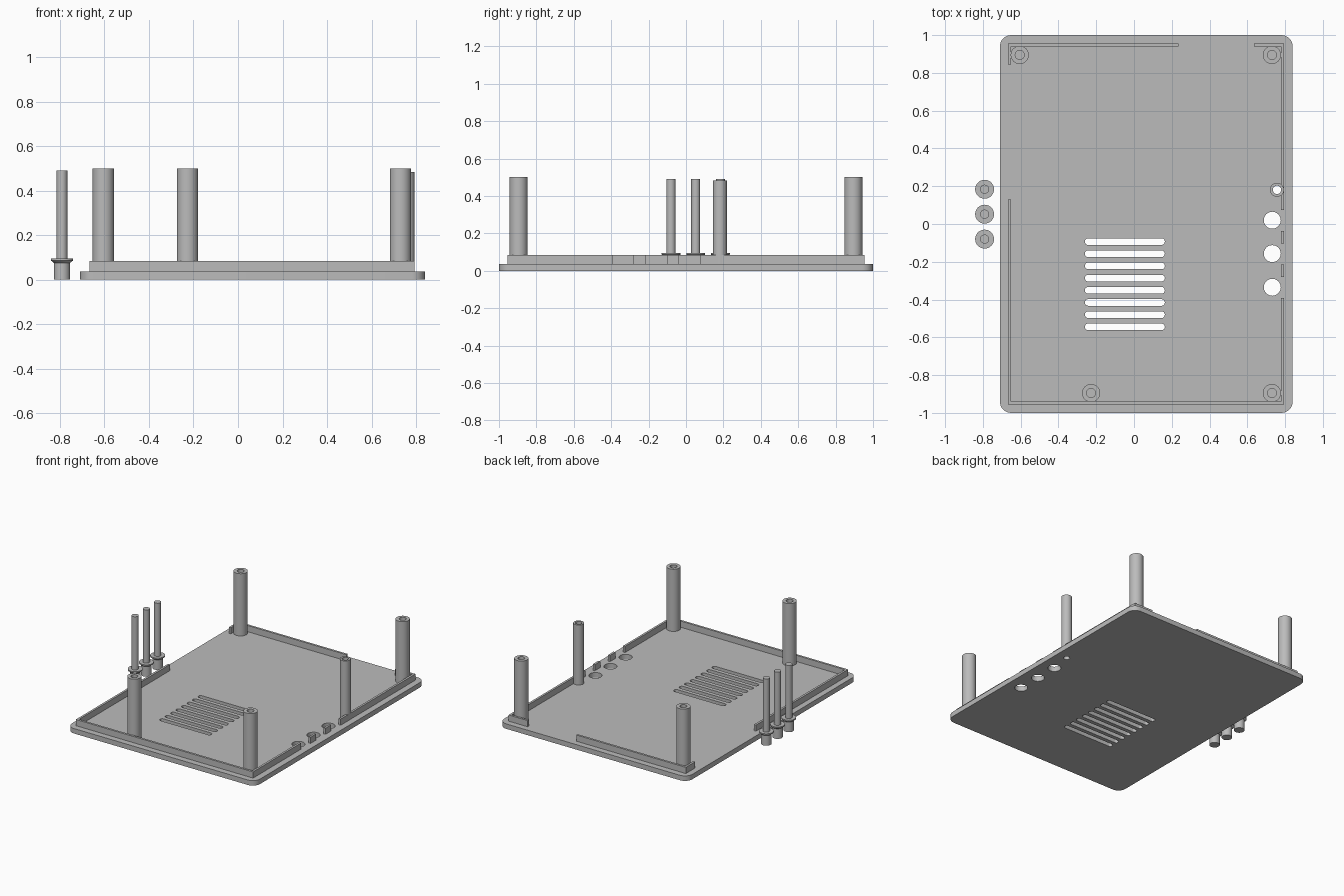
import bpy, bmesh, math

if "Cube" in bpy.data.objects:
    bpy.data.objects.remove(bpy.data.objects["Cube"])

grey = bpy.data.materials.new("plain grey")
grey.diffuse_color = (0.5, 0.5, 0.5, 1)
grey.use_nodes = True
grey.node_tree.nodes["Principled BSDF"].inputs["Base Color"].default_value = grey.diffuse_color

FLOOR, RIM = 0.037, 0.083          # top of plate, top of rim
X0, X1, Y = -0.667, 0.793, 0.955   # outer rim limits
T = 0.016                          # rim wall thickness


def finish(name, mesh):
    bm = bmesh.new()
    bm.from_mesh(mesh)
    bmesh.ops.remove_doubles(bm, verts=bm.verts, dist=1e-5)
    bmesh.ops.recalc_face_normals(bm, faces=bm.faces)
    bm.to_mesh(mesh)
    bm.free()
    mesh.materials.clear()
    mesh.materials.append(grey)
    ob = bpy.data.objects.new(name, mesh)
    bpy.context.collection.objects.link(ob)
    bpy.ops.object.select_all(action='DESELECT')
    ob.select_set(True)
    bpy.context.view_layer.objects.active = ob
    bpy.ops.object.shade_smooth_by_angle(angle=math.radians(30))
    return ob


def extrude(name, outlines, z0, z1):
    """Fill closed outlines (inner ones become holes) and extrude z0..z1."""
    cu = bpy.data.curves.new(name, 'CURVE')
    cu.dimensions, cu.fill_mode = '2D', 'BOTH'
    cu.extrude = (z1 - z0) / 2
    for pts in outlines:
        sp = cu.splines.new('POLY')
        sp.points.add(len(pts) - 1)
        for p, (x, y) in zip(sp.points, pts):
            p.co = (x, y, 0, 1)
        sp.use_cyclic_u = True
    tmp = bpy.data.objects.new(name + "_outline", cu)
    bpy.context.collection.objects.link(tmp)
    dg = bpy.context.evaluated_depsgraph_get()
    mesh = bpy.data.meshes.new_from_object(tmp.evaluated_get(dg))
    bpy.data.objects.remove(tmp)
    for v in mesh.vertices:
        v.co.z += (z0 + z1) / 2
    return finish(name, mesh)


def round_rect(x0, x1, y0, y1, r, n=8):
    pts = []
    for i, (cx, cy) in enumerate([(x1 - r, y1 - r), (x0 + r, y1 - r),
                                  (x0 + r, y0 + r), (x1 - r, y0 + r)]):
        for k in range(n + 1):
            a = math.pi / 2 * (i + k / n)
            pts.append((cx + r * math.cos(a), cy + r * math.sin(a)))
    return pts


def circle(cx, cy, r, n=32):
    return [(cx + r * math.cos(2 * math.pi * k / n),
             cy + r * math.sin(2 * math.pi * k / n)) for k in range(n)]


def lathe(name, profile, x, y, n=32):
    """Spin an (r, z) profile that starts and ends on the axis."""
    bm = bmesh.new()
    vs = [bm.verts.new((x + r, y, z)) for r, z in profile]
    es = [bm.edges.new(p) for p in zip(vs, vs[1:])]
    bmesh.ops.spin(bm, geom=vs + es, cent=(x, y, 0), axis=(0, 0, 1),
                   angle=2 * math.pi, steps=n)
    bmesh.ops.remove_doubles(bm, verts=bm.verts, dist=1e-5)
    mesh = bpy.data.meshes.new(name)
    bm.to_mesh(mesh)
    bm.free()
    return finish(name, mesh)


# Base plate with vent slots, button holes and a light hole
TUBE = (0.757, 0.181)
outlines = [round_rect(-0.71, 0.84, -1, 1, 0.06)]
for i in range(8):
    y = -0.093 - i * 0.0645
    outlines.append(round_rect(-0.26, 0.163, y - 0.0175, y + 0.0175, 0.0165, 5))
for y in (0.02, -0.157, -0.335):
    outlines.append(circle(0.732, y, 0.045))
outlines.append(circle(*TUBE, 0.022))
extrude("base_plate", outlines, 0, FLOOR)

# Rim walls, broken by gaps
xi0, xi1, yi = X0 + T, X1 - T, Y - T
extrude("rim_back_left", [[(X0, Y), (X0, 0.845), (xi0, 0.845), (xi0, yi),
                           (0.235, yi), (0.235, Y)]], FLOOR, RIM)
extrude("rim_back_right", [[(0.635, Y), (0.635, yi), (xi1, yi), (xi1, 0.075),
                            (X1, 0.075), (X1, Y)]], FLOOR, RIM)
extrude("rim_front", [[(X0, 0.13), (X0, -Y), (X1, -Y), (X1, -0.392),
                       (xi1, -0.392), (xi1, -yi), (xi0, -yi), (xi0, 0.13)]],
        FLOOR, RIM)
for i, (a, b) in enumerate([(-0.102, -0.037), (-0.28, -0.215)]):
    extrude(f"rim_tab_{i + 1}", [[(xi1, a), (X1, a), (X1, b), (xi1, b)]],
            FLOOR, RIM)

# Screw posts with blind holes
for i, (x, y) in enumerate([(-0.605, 0.895), (0.73, 0.895),
                            (-0.227, -0.895), (0.73, -0.895)]):
    lathe(f"screw_post_{i + 1}", [(0, FLOOR), (0.048, FLOOR), (0.048, 0.5),
                                  (0.024, 0.5), (0.024, 0.045), (0, 0.045)], x, y)

# Open light tube
extrude("light_tube", [circle(*TUBE, 0.037), circle(*TUBE, 0.022)], FLOOR, 0.483)

# Loose button pins with flared collars
for i, y in enumerate((0.184, 0.052, -0.08)):
    lathe(f"button_pin_{i + 1}", [(0, 0), (0.036, 0), (0.036, 0.075), (0.05, 0.086),
                                  (0.05, 0.095), (0.024, 0.095), (0.024, 0.491),
                                  (0, 0.491)], -0.791, y)
